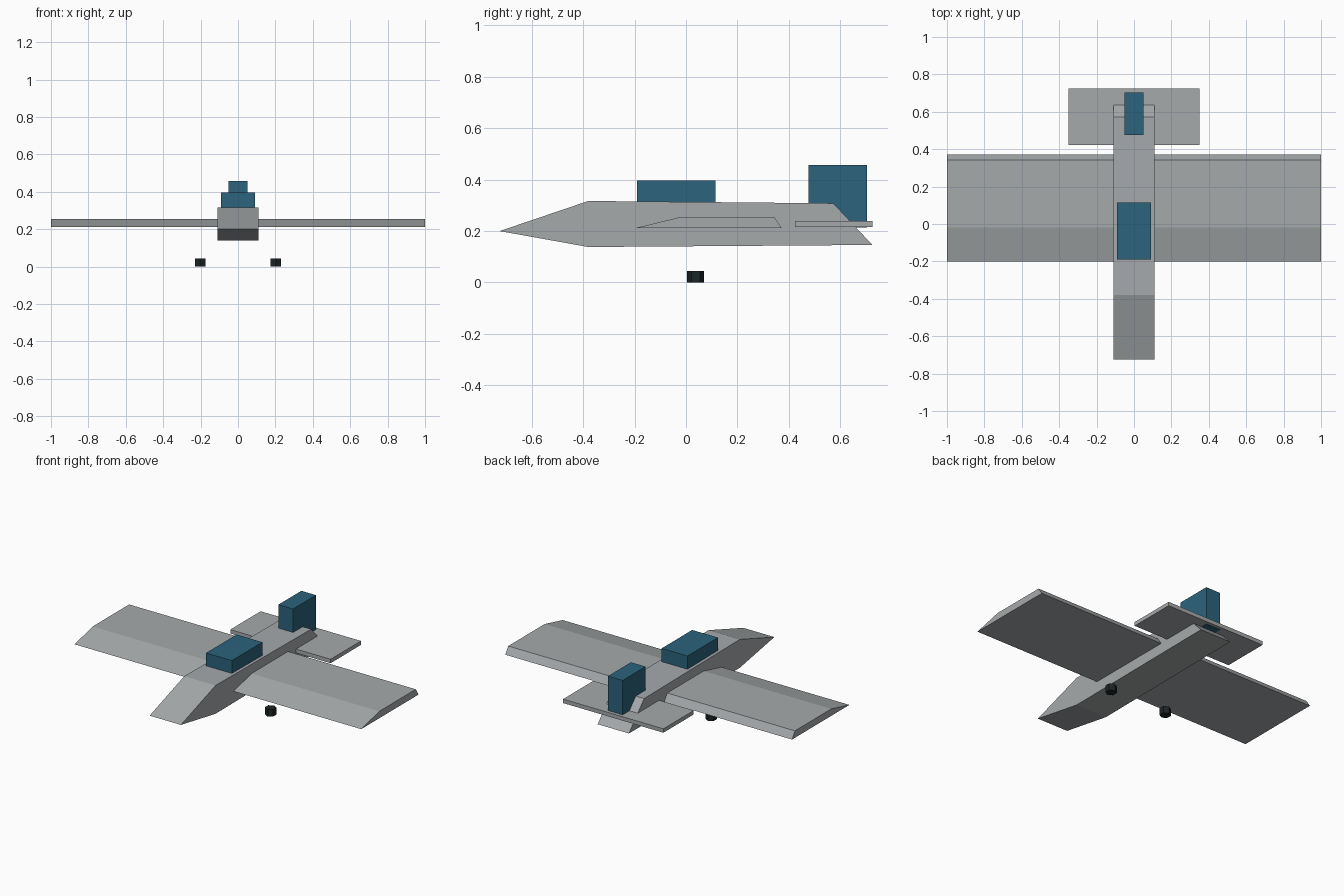
import bpy
import bmesh
import math

if "Cube" in bpy.data.objects:
    bpy.data.objects.remove(bpy.data.objects["Cube"])


def material(name, rgb):
    m = bpy.data.materials.new(name)
    m.diffuse_color = (*rgb, 1)
    m.use_nodes = True
    m.node_tree.nodes["Principled BSDF"].inputs["Base Color"].default_value = m.diffuse_color
    return m


GREY = material("light grey", (0.38, 0.40, 0.41))
TEAL = material("dark teal", (0.025, 0.125, 0.20))
BLACK = material("rubber black", (0.012, 0.018, 0.02))


def finish(name, bm, mat):
    bmesh.ops.recalc_face_normals(bm, faces=bm.faces)
    mesh = bpy.data.meshes.new(name)
    bm.to_mesh(mesh)
    bm.free()
    mesh.materials.append(mat)
    ob = bpy.data.objects.new(name, mesh)
    bpy.context.collection.objects.link(ob)
    return ob


def extruded(name, profile, half_width, mat):
    """Side profile of (y, z) points swept across x."""
    bm = bmesh.new()
    face = bm.faces.new([bm.verts.new((-half_width, y, z)) for y, z in profile])
    new = bmesh.ops.extrude_face_region(bm, geom=[face])["geom"]
    verts = [v for v in new if isinstance(v, bmesh.types.BMVert)]
    bmesh.ops.translate(bm, verts=verts, vec=(2 * half_width, 0, 0))
    return finish(name, bm, mat)


def block(name, half_width, y0, y1, z0, z1, mat):
    return extruded(name, [(y0, z0), (y1, z0), (y1, z1), (y0, z1)], half_width, mat)


# Body with wedge nose and raked tail
extruded("fuselage", [(-0.725, 0.20), (-0.38, 0.138), (0.725, 0.146),
                      (0.573, 0.308), (-0.38, 0.317)], 0.109, GREY)

# Wing and tailplane
extruded("wing", [(-0.20, 0.211), (0.372, 0.211), (0.343, 0.255), (-0.02, 0.255)], 1.0, GREY)
block("tailplane", 0.35, 0.423, 0.725, 0.215, 0.24, GREY)

# Canopy and fin
block("canopy", 0.09, -0.19, 0.114, 0.27, 0.396, TEAL)
block("tail_fin", 0.051, 0.476, 0.704, 0.213, 0.457, TEAL)

# Six-sided wheels
for side, label in ((-1, "left"), (1, "right")):
    bm = bmesh.new()
    bmesh.ops.create_cone(bm, cap_ends=True, segments=6,
                          radius1=0.033, radius2=0.033, depth=0.044)
    # Points of the hexagon face front and back
    xs = [abs(v.co.x) for v in bm.verts]
    ys = [abs(v.co.y) for v in bm.verts]
    if max(xs) > max(ys):
        for v in bm.verts:
            v.co.x, v.co.y = -v.co.y, v.co.x
    bmesh.ops.translate(bm, verts=bm.verts, vec=(side * 0.202, 0.037, 0.022))
    finish("wheel_" + label, bm, BLACK)
